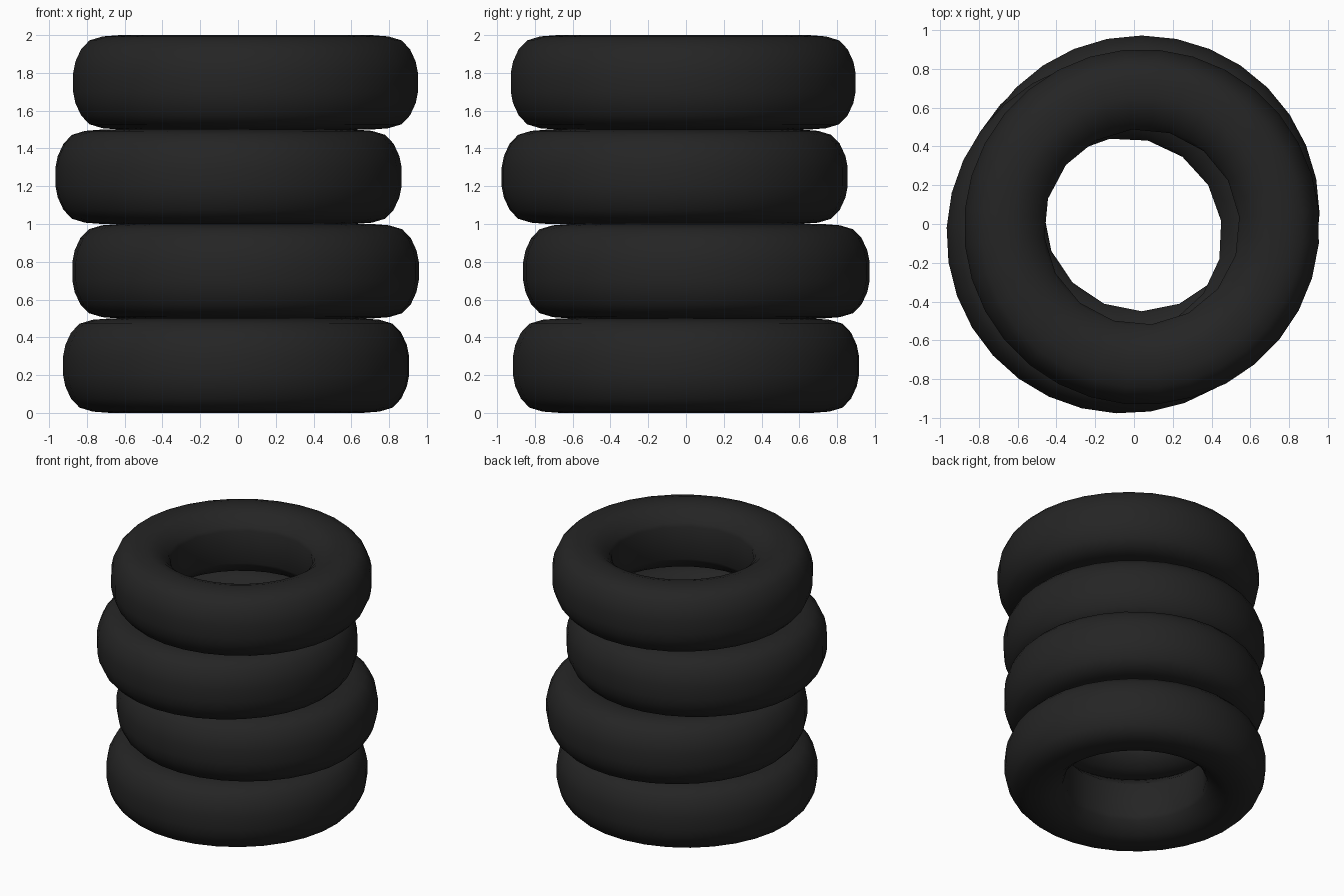
import bpy, bmesh, math

cube = bpy.data.objects.get("Cube")
if cube:
    bpy.data.objects.remove(cube, do_unlink=True)

rubber = bpy.data.materials.new("black_rubber")
rubber.use_nodes = True
colour = (0.018, 0.018, 0.018, 1)
rubber.diffuse_color = colour
bsdf = rubber.node_tree.nodes["Principled BSDF"]
bsdf.inputs["Base Color"].default_value = colour
bsdf.inputs["Roughness"].default_value = 0.9

SEGMENTS = 32
HALF = 0.25
# Upper half of the cross-section (radius, height), from the bead out to the tread
UPPER = [(0.505, 0.125), (0.513, 0.15), (0.55, 0.19), (0.60, 0.228), (0.67, 0.25),
         (0.76, 0.243), (0.83, 0.222), (0.875, 0.175), (0.905, 0.11), (0.917, 0.05)]
PROFILE = UPPER + [(r, -z) for r, z in reversed(UPPER)]
BEAD_RADIUS = 0.51


def tyre(name, x, y, level, turn):
    """Revolve the closed cross-section; the bead has half as many sides."""
    bm = bmesh.new()
    rings = []
    for i in range(SEGMENTS):
        ring = []
        for r, z in PROFILE:
            step = i - i % 2 if r < BEAD_RADIUS else i
            a = 2 * math.pi * step / SEGMENTS + turn
            ring.append(bm.verts.new((r * math.cos(a), r * math.sin(a), z)))
        rings.append(ring)
    count = len(PROFILE)
    for i in range(SEGMENTS):
        here, there = rings[i], rings[(i + 1) % SEGMENTS]
        for j in range(count):
            k = (j + 1) % count
            bm.faces.new((here[j], here[k], there[k], there[j]))
    bmesh.ops.remove_doubles(bm, verts=bm.verts, dist=0.0001)
    bmesh.ops.recalc_face_normals(bm, faces=bm.faces)
    mesh = bpy.data.meshes.new(name)
    bm.to_mesh(mesh)
    bm.free()
    mesh.materials.append(rubber)
    obj = bpy.data.objects.new(name, mesh)
    obj.location = (x, y, HALF + 2 * HALF * level)
    bpy.context.collection.objects.link(obj)
    bpy.ops.object.select_all(action="DESELECT")
    obj.select_set(True)
    bpy.context.view_layer.objects.active = obj
    bpy.ops.object.shade_smooth_by_angle(angle=math.radians(50))


# Four loosely stacked tyres
tyre("bottom_tyre", -0.01, 0.0, 0, 0.05)
tyre("lower_middle_tyre", 0.04, 0.055, 1, 0.0)
tyre("upper_middle_tyre", -0.05, -0.06, 2, 0.15)
tyre("top_tyre", 0.04, -0.015, 3, 0.1)
